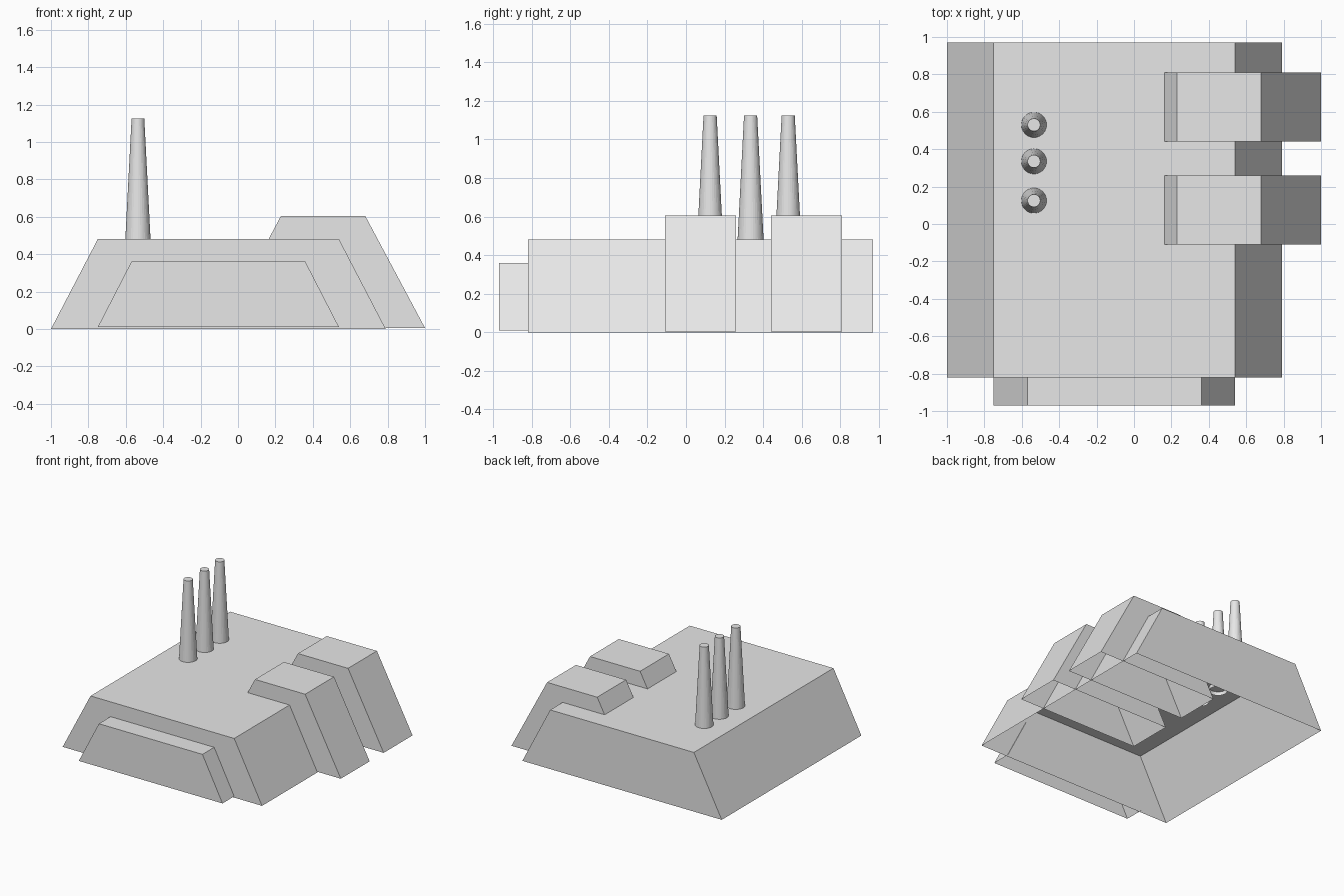
import bpy
import bmesh
from mathutils import Matrix

cube = bpy.data.objects.get("Cube")
if cube:
    bpy.data.objects.remove(cube, do_unlink=True)

grey = bpy.data.materials.new("plain light grey")
grey.use_nodes = True
colour = (0.8, 0.8, 0.8, 1)
grey.diffuse_color = colour
grey.node_tree.nodes["Principled BSDF"].inputs["Base Color"].default_value = colour


def finish(bm, name):
    mesh = bpy.data.meshes.new(name)
    bm.to_mesh(mesh)
    bm.free()
    mesh.materials.append(grey)
    obj = bpy.data.objects.new(name, mesh)
    bpy.context.collection.objects.link(obj)
    return obj


def trapezoid_shell(name, profile, y0, y1):
    """Extrude an x-z profile along y, leaving the underside open.
    The profile runs bottom left, top left, top right, bottom right."""
    bm = bmesh.new()
    front = [bm.verts.new((x, y0, z)) for x, z in profile]
    back = [bm.verts.new((x, y1, z)) for x, z in profile]
    bm.faces.new(front)
    bm.faces.new(back[::-1])
    for i in range(len(profile) - 1):
        bm.faces.new((front[i], back[i], back[i + 1], front[i + 1]))
    # outward winding: the front face must look towards -y
    bm.normal_update()
    if bm.faces[:][0].normal.y > 0:
        bmesh.ops.reverse_faces(bm, faces=bm.faces[:])
    bmesh.ops.recalc_face_normals(bm, faces=bm.faces[:])
    return finish(bm, name)


def chimney(name, x, y, z0, z1, r0, r1):
    """Tapered stack, closed at the top and open below."""
    bm = bmesh.new()
    bmesh.ops.create_cone(bm, cap_ends=True, segments=32, radius1=r0,
                          radius2=r1, depth=z1 - z0,
                          matrix=Matrix.Translation((x, y, (z0 + z1) / 2)))
    bm.normal_update()
    base = [f for f in bm.faces if f.normal.z < -0.9]
    bmesh.ops.delete(bm, geom=base, context='FACES_ONLY')
    return finish(bm, name)


# Main hall
trapezoid_shell("main_hall",
                [(-1, 0), (-0.75, 0.48), (0.54, 0.48), (0.79, 0)], -0.82, 0.97)

# Low front annex, its back just inside the hall wall
trapezoid_shell("front_annex",
                [(-0.75, 0.01), (-0.57, 0.36), (0.36, 0.36), (0.54, 0.01)],
                -0.97, -0.815)

# Two side bays straddling the left wall and roof
bay = [(-0.09, 0.005), (0.23, 0.605), (0.68, 0.605), (1, 0.005)]
for label, y in (("front", -0.11), ("rear", 0.44)):
    trapezoid_shell(label + "_side_bay", bay, y, y + 0.37)

# Row of chimneys
for label, y in (("front", 0.125), ("middle", 0.335), ("rear", 0.53)):
    chimney(label + "_chimney", -0.535, y, 0.45, 1.125, 0.069, 0.034)
